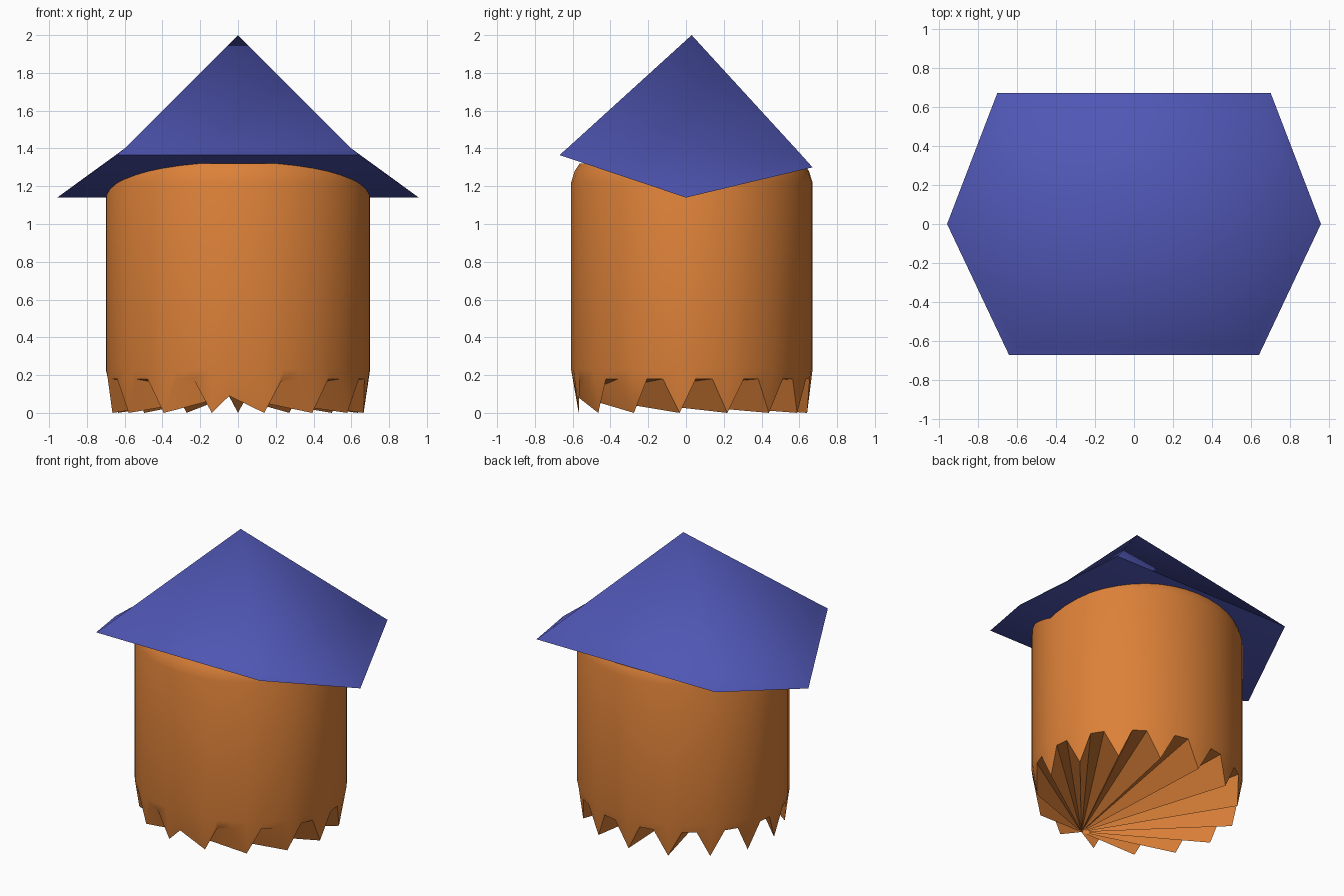
import bpy, bmesh
from math import sin, cos, radians

cube = bpy.data.objects.get("Cube")
if cube:
    bpy.data.objects.remove(cube)


def material(name, rgb):
    mat = bpy.data.materials.new(name)
    mat.use_nodes = True
    color = (*rgb, 1)
    mat.diffuse_color = color
    mat.node_tree.nodes["Principled BSDF"].inputs["Base Color"].default_value = color
    return mat


def finish(bm, name, mat, angle):
    bmesh.ops.recalc_face_normals(bm, faces=bm.faces)
    mesh = bpy.data.meshes.new(name)
    bm.to_mesh(mesh)
    bm.free()
    mesh.materials.append(mat)
    obj = bpy.data.objects.new(name, mesh)
    bpy.context.collection.objects.link(obj)
    bpy.ops.object.select_all(action='DESELECT')
    obj.select_set(True)
    bpy.context.view_layer.objects.active = obj
    bpy.ops.object.shade_smooth_by_angle(angle=radians(angle))
    return obj


orange = material("orange", (0.72, 0.22, 0.04))
blue = material("blue", (0.08, 0.095, 0.46))

# Body: oval tube with a rounded shoulder and a ragged toothed hem
TEETH = 15
STEP = 360 / TEETH
bm = bmesh.new()


def rim_point(angle, scale, z):
    a = radians(angle)
    return bm.verts.new((0.7 * scale * sin(a), 0.03 - 0.64 * scale * cos(a), z))


# Three columns per tooth: both notch corners and the tip
columns = []
for i in range(TEETH):
    for offset, low in ((-4, 0.18), (4, 0.18), (STEP / 2, 0.0)):
        if i == 0 and low:
            low = 0.09
        columns.append((i * STEP + offset, low))

rings = [[rim_point(a, 0.955 if low < 0.1 else 0.985, low) for a, low in columns]]
for scale, z in ((1, 0.23), (1, 1.22), (0.97, 1.28), (0.93, 1.32)):
    rings.append([rim_point(a, scale, z) for a, low in columns])
n = len(columns)
for lower, upper in zip(rings, rings[1:]):
    for i in range(n):
        j = (i + 1) % n
        bm.faces.new((lower[i], lower[j], upper[j], upper[i]))
bm.faces.new(rings[-1])

# Pleated underside fans out from the front notch
hem = rings[0]
for i in range(1, n - 1):
    bm.faces.new((hem[0], hem[i + 1], hem[i]))
finish(bm, "body", orange, 40)

# Roof: four-sided peak over a folded six-cornered brim
bm = bmesh.new()
apex = bm.verts.new((0, 0.03, 2.0))


def pair(x, y, z):
    return [bm.verts.new((side * x, y, z)) for side in (-1, 1)]


peak_front = pair(0.60, -0.63, 1.40)
peak_back = pair(0.62, 0.60, 1.378)
brim_front = pair(0.64, -0.67, 1.365)
brim_back = pair(0.70, 0.67, 1.30)
brim_tip = pair(0.957, 0, 1.14)

for inner, outer in ((peak_front, brim_front), (peak_back, brim_back)):
    bm.faces.new((apex, *inner))
    bm.faces.new((inner[0], inner[1], outer[1], outer[0]))
    bm.faces.new((outer[0], outer[1], brim_tip[1], brim_tip[0]))
for s in (0, 1):
    bm.faces.new((apex, peak_front[s], peak_back[s]))
    bm.faces.new((peak_front[s], brim_front[s], brim_tip[s]))
    bm.faces.new((peak_front[s], brim_tip[s], peak_back[s]))
    bm.faces.new((peak_back[s], brim_tip[s], brim_back[s]))
finish(bm, "roof", blue, 100)
